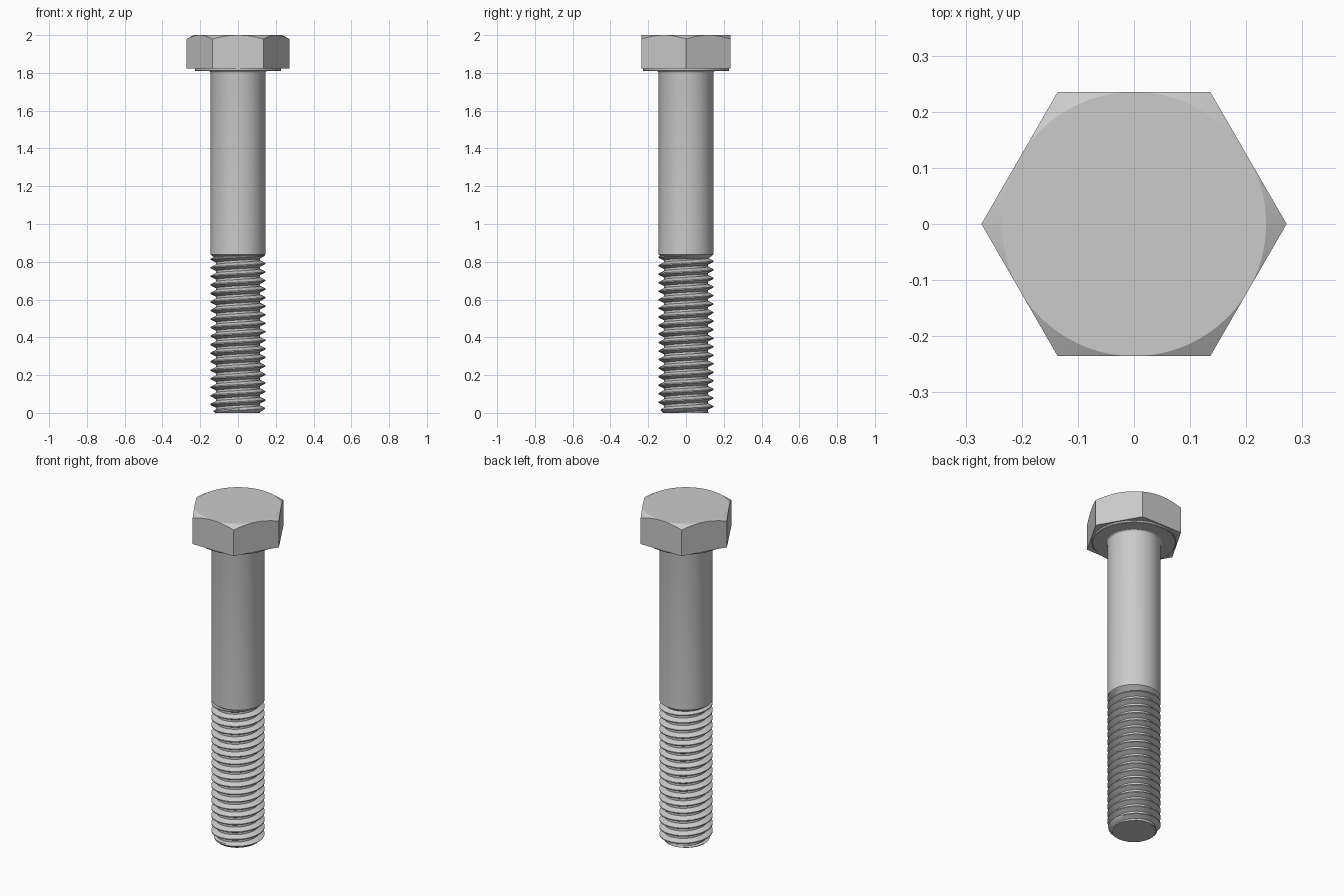
import bpy, bmesh, math

if "Cube" in bpy.data.objects:
    bpy.data.objects.remove(bpy.data.objects["Cube"])

N = 72               # segments around
PITCH = 0.0452
R_MAJ, R_MIN = 0.145, 0.117
THREAD_TOP = 0.832
FLAT = 0.2355        # half the width across flats
HEAD_BOT = 1.822


def finish(name, bm, angle=30):
    bmesh.ops.remove_doubles(bm, verts=bm.verts, dist=1e-5)
    bmesh.ops.dissolve_degenerate(bm, edges=bm.edges, dist=1e-5)
    bmesh.ops.recalc_face_normals(bm, faces=bm.faces)
    mesh = bpy.data.meshes.new(name)
    bm.to_mesh(mesh)
    bm.free()
    ob = bpy.data.objects.new(name, mesh)
    bpy.context.collection.objects.link(ob)
    bpy.ops.object.select_all(action='DESELECT')
    ob.select_set(True)
    bpy.context.view_layer.objects.active = ob
    bpy.ops.object.shade_smooth_by_angle(angle=math.radians(angle))
    return ob


def bridge(bm, a, b):
    for i in range(len(a)):
        j = (i + 1) % len(a)
        bm.faces.new((a[i], a[j], b[j], b[i]))


def polar(bm, r, a, z):
    return bm.verts.new((r * math.cos(a), r * math.sin(a), z))


def revolve(name, profile):
    bm = bmesh.new()
    rings = [[polar(bm, r, math.tau * i / N, z) for i in range(N)] for r, z in profile]
    for a, b in zip(rings, rings[1:]):
        bridge(bm, a, b)
    bm.faces.new(rings[0])
    bm.faces.new(rings[-1])
    return finish(name, bm)


# Hexagonal head with conical top chamfer
bm = bmesh.new()
top, edge, low = [], [], []
for i in range(N):
    a = math.tau * i / N
    local = a % (math.pi / 3) - math.pi / 6
    if i % (N // 6) == 0:
        local = math.pi / 6
    r = FLAT / math.cos(local)
    top.append(polar(bm, FLAT, a, 2.0))
    edge.append(polar(bm, r, a, 2.0 - (r - FLAT) * math.tan(math.radians(30))))
    low.append(polar(bm, r, a, HEAD_BOT))
bm.faces.new(top)
bm.faces.new(low)
bridge(bm, edge, low)
for i in range(N):
    j = (i + 1) % N
    loop = [edge[i], edge[j]]
    if j % 12 != 6:
        loop.append(top[j])
    if i % 12 != 6:
        loop.append(top[i])
    bm.faces.new(loop)
finish("head", bm, 20)

# Raised bearing face under the head
revolve("washer_face", [(0.225, 1.81), (0.228, 1.813), (0.228, HEAD_BOT + 0.002)])

# Plain shank with a small fillet into the head
fillet = [(R_MAJ + 0.012 * (1 - math.cos(t)), 1.799 + 0.012 * math.sin(t))
          for t in (math.pi / 8 * k for k in range(5))]
revolve("shank", [(R_MIN, 0.816), (R_MAJ, 0.838)] + fillet)


# Helical thread
def thread_radius(z, turn):
    f = (z / PITCH - turn) % 1.0
    d = abs(f - 0.5) * 2           # 0 at crest, 1 at root
    t = min(1, max(0, (d - 0.125) / 0.625))
    r = R_MAJ - (R_MAJ - R_MIN) * t
    return min(r, 0.120 + z)


bm = bmesh.new()
marks = [0.125, 0.28125, 0.4375, 0.5625, 0.71875, 0.875]
turns = math.ceil(THREAD_TOP / PITCH) + 1
levels = [k + m for k in range(-2, turns) for m in marks]
cols = []
for i in range(N + 1):
    col = []
    for lv in levels:
        z = min(THREAD_TOP, max(0.0, PITCH * (lv + i / N)))
        col.append(polar(bm, thread_radius(z, i / N), math.tau * i / N, z))
    cols.append(col)
for a, b in zip(cols, cols[1:]):
    for k in range(len(levels) - 1):
        za = {round(v.co.z, 6) for v in (a[k], a[k + 1], b[k], b[k + 1])}
        if len(za) > 1:
            bm.faces.new((a[k], b[k], b[k + 1], a[k + 1]))
bmesh.ops.remove_doubles(bm, verts=bm.verts, dist=1e-5)
bmesh.ops.holes_fill(bm, edges=[e for e in bm.edges if e.is_boundary], sides=0)
finish("thread", bm)
